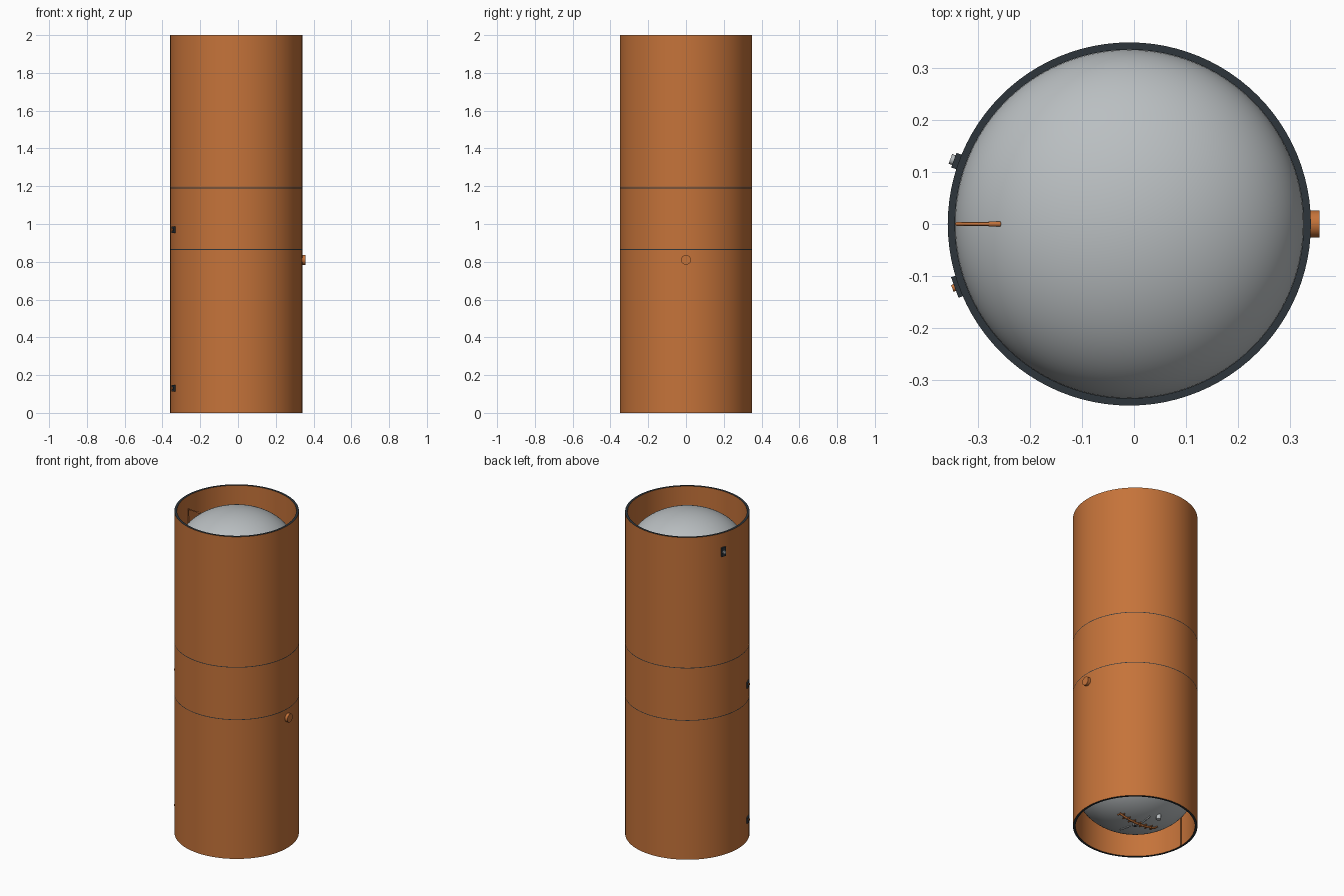
import bpy, bmesh, math
from mathutils import Vector, Matrix

if "Cube" in bpy.data.objects:
    bpy.data.objects.remove(bpy.data.objects["Cube"])

CX, R_OUT, R_IN = -0.009, 0.35, 0.336
DOME_H = 0.235


def material(name, rgb):
    m = bpy.data.materials.new(name)
    m.diffuse_color = (*rgb, 1)
    m.use_nodes = True
    m.node_tree.nodes["Principled BSDF"].inputs["Base Color"].default_value = m.diffuse_color
    return m


ORANGE = material("orange foam", (0.56, 0.172, 0.042))
GREY = material("light grey metal", (0.49, 0.52, 0.535))
DARK = material("dark slate", (0.026, 0.035, 0.043))


def make(name, bm, *mats, smooth=True):
    me = bpy.data.meshes.new(name)
    bmesh.ops.recalc_face_normals(bm, faces=bm.faces)
    for m in mats:
        me.materials.append(m)
    bm.to_mesh(me)
    bm.free()
    ob = bpy.data.objects.new(name, me)
    bpy.context.collection.objects.link(ob)
    if smooth:
        bpy.ops.object.select_all(action='DESELECT')
        ob.select_set(True)
        bpy.context.view_layer.objects.active = ob
        bpy.ops.object.shade_smooth_by_angle(angle=math.radians(35))
    return ob


def lathe(profile, closed, steps=96):
    """Spin (radius, z) points about the body axis."""
    bm = bmesh.new()
    vs = [bm.verts.new((CX + r, 0, z)) for r, z in profile]
    n = len(vs)
    edges = [bm.edges.new((vs[i], vs[(i + 1) % n])) for i in range(n if closed else n - 1)]
    bmesh.ops.spin(bm, geom=vs + edges, cent=(CX, 0, 0), axis=(0, 0, 1),
                   angle=2 * math.pi, steps=steps, use_merge=True)
    bmesh.ops.remove_doubles(bm, verts=bm.verts, dist=1e-5)
    return bm


def ring(name, z0, z1, r_in=R_IN, r_out=R_OUT):
    bm = lathe([(r_in, z0), (r_out, z0), (r_out, z1), (r_in, z1)], True)
    bm.normal_update()
    for f in bm.faces:  # dark ends, orange walls
        f.material_index = 1 if abs(f.normal.z) > 0.5 else 0
    return make(name, bm, ORANGE, DARK)


def dome(name, base_z, direction):
    pts = [(R_IN * math.cos(a), base_z + direction * DOME_H * math.sin(a))
           for a in [i * math.pi / 2 / 24 for i in range(25)]]
    return make(name, lathe(pts, False), GREY)


def rod(name, a, b, r, mat, segments=16):
    a, b = Vector(a), Vector(b)
    d = b - a
    bm = bmesh.new()
    mx = Matrix.Translation((a + b) / 2) @ d.to_track_quat('Z', 'Y').to_matrix().to_4x4()
    bmesh.ops.create_cone(bm, cap_ends=True, segments=segments, radius1=r, radius2=r,
                          depth=d.length, matrix=mx)
    return make(name, bm, mat)


def pipe(name, pts, r, mat):
    cu = bpy.data.curves.new(name, 'CURVE')
    cu.dimensions = '3D'
    cu.bevel_depth, cu.bevel_resolution, cu.use_fill_caps = r, 2, True
    sp = cu.splines.new('POLY')
    sp.points.add(len(pts) - 1)
    for p, co in zip(sp.points, pts):
        p.co = (*co, 1)
    cu.materials.append(mat)
    ob = bpy.data.objects.new(name, cu)
    bpy.context.collection.objects.link(ob)
    return ob


def wall_box(name, angle, z, size, radius, mat):
    """Box on the outer wall; size is (radial, tangential, height)."""
    bm = bmesh.new()
    mx = (Matrix.Translation((CX, 0, z)) @ Matrix.Rotation(angle, 4, 'Z')
          @ Matrix.Translation((radius, 0, 0)) @ Matrix.Diagonal((*size, 1)))
    bmesh.ops.create_cube(bm, size=1, matrix=mx)
    return make(name, bm, mat, smooth=False)


def wall_stud(name, angle, z, r, r0, r1, mat):
    c, s = math.cos(angle), math.sin(angle)
    return rod(name, (CX + r0 * c, r0 * s, z), (CX + r1 * c, r1 * s, z), r, mat)


# Body shell: stacked barrel sections
levels = [0, 0.395, 0.79, 0.865, 1.19, 1.58, 2]
for i in range(6):
    ring(f"shell_section_{i + 1}", levels[i], levels[i + 1])
# Fine dark seams round the middle section
for i, z in enumerate((0.865, 1.19)):
    make(f"seam_{i + 1}", lathe([(0.3505, z - 0.002), (0.3505, z + 0.002)], False), DARK)

# Tank end domes
LOW = 0.25
dome("upper_dome", 1.757, 1)
dome("lower_dome", LOW, -1)

# Round port on the right side
rod("side_port", (0.335, 0, 0.81), (0.358, 0, 0.81), 0.026, ORANGE, 32)

# Electrical boxes on the left side
A = math.radians(20)
for i, z in enumerate((0.97, 0.13)):
    wall_box(f"connector_plate_{i + 1}", math.pi + A, z, (0.012, 0.042, 0.034), 0.352, DARK)
    wall_stud(f"connector_stud_{i + 1}", math.pi + A, z, 0.007, 0.352, 0.363, ORANGE)
wall_box("upper_connector_plate", math.pi - A, 1.885, (0.014, 0.03, 0.055), 0.353, DARK)
wall_stud("upper_connector_stud", math.pi - A, 1.885, 0.01, 0.352, 0.367, GREY)

# Vent pipe inside the top, feed line inside the bottom
WX = CX - R_IN + 0.003
pipe("vent_pipe", [(WX, 0, 1.76), (WX, 0, 1.92), (-0.258, 0, 1.917)], 0.0035, ORANGE)
rod("vent_tip", (-0.28, 0, 1.918), (-0.257, 0, 1.917), 0.005, ORANGE)
rod("feed_line", (WX, 0, 0.002), (WX, 0, 0.2), 0.004, ORANGE)


# Fittings on the lower dome
def under(x, y, drop=0.006):
    q = (x * x + y * y) / R_IN ** 2
    return (CX + x, y, LOW - DOME_H * math.sqrt(1 - q) - drop)


steps = [-0.13 + 0.02 * i for i in range(14)]
pipe("bottom_main_pipe", [under(x, 0.02) for x in steps], 0.006, ORANGE)
pipe("bottom_zigzag_pipe", [under(x, 0.02 + 0.02 * (-1) ** i) for i, x in enumerate(steps)],
     0.004, ORANGE)
for s in (-1, 1):
    pipe("bottom_cross_rod", [under(-0.015 * s, s * (0.03 + 0.016 * i)) for i in range(6)],
         0.004, GREY)
rod("bottom_canister", under(-0.066, 0.127, -0.01), under(-0.066, 0.127, 0.024), 0.014, GREY)
rod("bottom_center_cap", under(0, 0, -0.01), under(0, 0, 0.011), 0.014, GREY)
rod("bottom_center_hole", under(0, 0, 0), under(0, 0, 0.013), 0.008, DARK)
